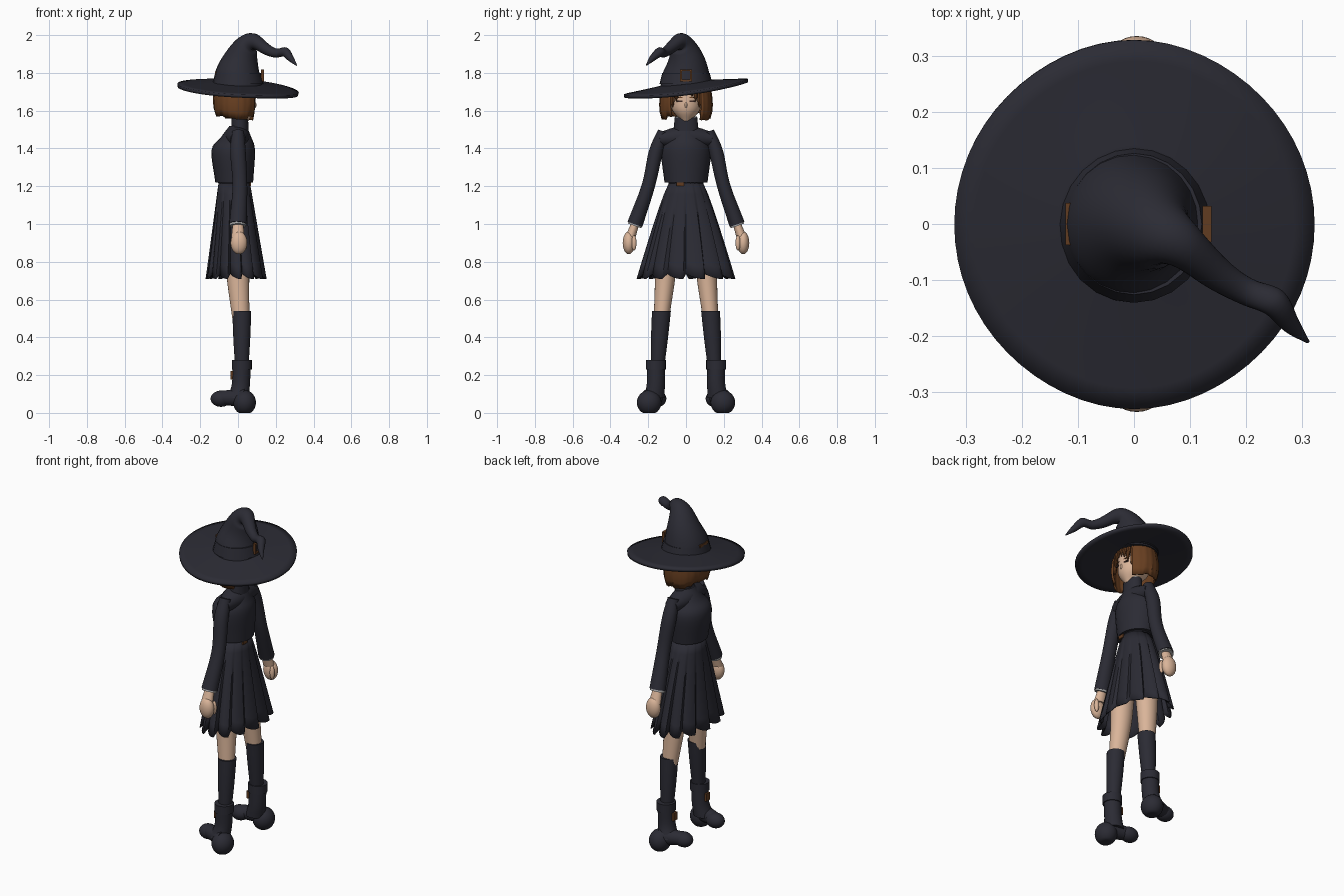
import bpy, bmesh, random
from math import sin, cos, pi, radians
from mathutils import Vector

random.seed(4)
cube = bpy.data.objects.get("Cube")
if cube:
    bpy.data.objects.remove(cube)


def material(name, red, green, blue):
    mat = bpy.data.materials.new(name)
    mat.use_nodes = True
    mat.diffuse_color = (red, green, blue, 1)
    shader = mat.node_tree.nodes["Principled BSDF"]
    shader.inputs["Base Color"].default_value = mat.diffuse_color
    shader.inputs["Roughness"].default_value = .8
    return mat


CLOTH = material("dark cloth", .024, .024, .034)
SKIN = material("skin", .7, .46, .32)
HAIR = material("chestnut hair", .14, .05, .015)
LEATHER = material("brown leather", .12, .045, .015)
TRIM = material("pale trim", .4, .4, .4)
EYE = material("dark eye", .05, .025, .02)


def finish(name, bm, mat, thick=0):
    for vert in bm.verts:
        vert.co.z = max(vert.co.z, 0)
    bmesh.ops.recalc_face_normals(bm, faces=bm.faces)
    mesh = bpy.data.meshes.new(name)
    bm.to_mesh(mesh)
    bm.free()
    mesh.materials.append(mat)
    part = bpy.data.objects.new(name, mesh)
    bpy.context.collection.objects.link(part)
    if thick:
        shell = part.modifiers.new("thickness", "SOLIDIFY")
        shell.thickness, shell.offset = thick, 0
    bpy.ops.object.select_all(action="DESELECT")
    part.select_set(True)
    bpy.context.view_layer.objects.active = part
    bpy.ops.object.shade_smooth_by_angle(angle=radians(40))


def surface(bm, rows, columns, point, closed=True):
    """Grid of faces over point(u, v), where u runs round and v runs along."""
    grid = [[bm.verts.new(point(i / columns, k / rows))
             for i in range(columns if closed else columns + 1)] for k in range(rows + 1)]
    for low, high in zip(grid, grid[1:]):
        for i in range(columns):
            j = (i + 1) % len(low)
            bm.faces.new((low[i], low[j], high[j], high[i]))
    return grid


def tube(name, mat, controls, wide=1, side=1, tilt=False, sides=24, steps=5):
    """Smooth tube through (x, y, z, radius) controls; tilt turns sections along the path."""
    keys = [Vector(c) for c in controls]
    last = len(keys) - 1
    slopes = [(keys[min(i + 1, last)] - keys[max(i - 1, 0)]) / 2 for i in range(last + 1)]
    slopes[0], slopes[-1] = keys[1] - keys[0], keys[-1] - keys[-2]

    def section(u, v):
        i = min(int(v * last), last - 1)
        t = v * last - i
        ease = t * t * (3 - 2 * t)
        key = keys[i].lerp(keys[i + 1], ease)
        key += t * (1 - t) * ((1 - t) * slopes[i] - t * slopes[i + 1])
        along = slopes[i].lerp(slopes[i + 1], t).to_3d()
        angle = 2 * pi * u
        offset = Vector((cos(angle), wide * sin(angle), 0)) * key.w
        if tilt:
            offset.rotate(Vector((0, 0, 1)).rotation_difference(along))
        spot = key.to_3d() + offset
        spot.y *= side
        return spot

    bm = bmesh.new()
    grid = surface(bm, last * steps, sides, section)
    bm.faces.new(grid[0])
    bm.faces.new(grid[-1])
    finish(name, bm, mat)


def solid(name, mat, centre, size, blob=False):
    """Ellipsoid by half sizes, or box by full sizes."""
    bm = bmesh.new()
    if blob:
        bmesh.ops.create_uvsphere(bm, u_segments=24, v_segments=16, radius=1)
    else:
        bmesh.ops.create_cube(bm, size=1)
    bmesh.ops.scale(bm, vec=size, verts=bm.verts)
    bmesh.ops.translate(bm, vec=centre, verts=bm.verts)
    finish(name, bm, mat)


# Jacket, shoulders and high collar
tube("waist", CLOTH, [(-.02, 0, 1.18, .075), (-.02, 0, 1.24, .09)], wide=1.1)
tube("jacket", CLOTH, [(-.02, 0, 1.22, .1), (-.025, 0, 1.39, .115),
                       (-.01, 0, 1.46, .08), (0, 0, 1.52, .045)], wide=1.14)
tube("shoulders", CLOTH, [(0, -.14, 1.45, .04), (-.005, 0, 1.46, .07),
                          (0, .14, 1.45, .04)], tilt=True, wide=.9)
tube("collar", CLOTH, [(.01, 0, 1.49, .047), (.01, 0, 1.565, .043)], wide=1.4)
tube("collar_trim", TRIM, [(.01, 0, 1.56, .041), (.01, 0, 1.57, .041)], wide=1.4)
tube("neck", SKIN, [(.01, 0, 1.5, .04), (.01, 0, 1.6, .04)])
solid("belt_buckle", LEATHER, (.065, -.03, 1.21), (.01, .04, .02))

# Pleated skirt
PLEATS = 14


def skirt(u, v):
    angle, fold = 2 * pi * u, (u * PLEATS) % 1
    wave = v ** .7 * (.15 * fold - .09) + .05 * v * sin(fold * pi)
    x = (.08 + .07 * v) * (1 + wave) * cos(angle) - .02 + .01 * v
    y = (.086 + .16 * v ** .85) * (1 + wave) * sin(angle)
    return x, y, 1.22 - .5 * v - .18 * v * wave


bm = bmesh.new()
surface(bm, 8, PLEATS * 8, skirt)
finish("pleated_skirt", bm, CLOTH, thick=.006)

# Limbs and boots on both sides
for side, tag in ((1, "left"), (-1, "right")):
    tube(tag + "_sleeve", CLOTH, [(0, .27, 1, .046), (.01, .2, 1.2, .039), (0, .16, 1.38, .041),
                                  (0, .12, 1.49, .032)], wide=.9, side=side, tilt=True)
    tube(tag + "_cuff", TRIM, [(0, .272, .99, .044), (0, .265, 1.01, .044)],
         wide=.85, side=side, tilt=True)
    tube(tag + "_wrist", SKIN, [(0, .295, .93, .035), (0, .27, 1, .028)], wide=.8, side=side)
    solid(tag + "_hand", SKIN, (.005, .303 * side, .9), (.044, .032, .06), blob=True)
    solid(tag + "_thumb", SKIN, (.035, .275 * side, .9), (.014, .013, .04), blob=True)
    tube(tag + "_leg", SKIN, [(.015, .13, .5, .045), (0, .11, .72, .06), (0, .1, .9, .07)],
         wide=.9, side=side)
    tube(tag + "_sock", CLOTH, [(.02, .15, .25, .036), (.02, .14, .4, .045),
                                (.02, .13, .54, .05)], side=side)
    tube(tag + "_boot_shaft", CLOTH, [(0, .17, .08, .056), (.015, .16, .15, .048),
                                      (.02, .16, .25, .048)], side=side)
    tube(tag + "_boot_cuff", CLOTH, [(.02, .16, .23, .053), (.02, .16, .28, .053)], side=side)
    tube(tag + "_boot_arch", CLOTH, [(-.1, .15, .08, .036), (.04, .19, .08, .05)],
         side=side, tilt=True)
    solid(tag + "_boot_back", CLOTH, (-.09, .15 * side, .075), (.055, .046, .043), blob=True)
    solid(tag + "_boot_front", CLOTH, (.035, .195 * side, .055), (.06, .065, .065), blob=True)
    solid(tag + "_boot_buckle", LEATHER, (-.032, .155 * side, .2), (.014, .034, .045))
    solid(tag + "_eye", EYE, (.085, .034 * side, 1.65), (.009, .03, .008))
    solid(tag + "_eyebrow", HAIR, (.085, .034 * side, 1.67), (.009, .03, .004))
    # Fringe locks hanging from under the hat
    for k in range(4):
        y = .012 + .02 * k
        x, low = .1 - 5 * y * y, 1.69 - 14 * y * y
        tube(tag + "_fringe_lock", HAIR, [(x, y, low, .003), (x, y, low + .03, .01),
                                          (x - .01, y, 1.75, .014)], side=side, sides=8)

# Head with pointed chin
tube("head", SKIN, [(.03, 0, 1.545, .025), (.01, 0, 1.6, .078), (0, 0, 1.66, .092),
                    (0, 0, 1.76, .085)], wide=.92)
solid("nose", SKIN, (.09, 0, 1.63), (.008, .007, .015), blob=True)

# Bobbed hair: a shell open at the face with a ragged hem
OPENING, LOCKS = radians(38), 16
hem = [random.uniform(-.014, .014) for lock in range(LOCKS + 1)]


def bob(u, v):
    angle = OPENING + 2 * (pi - OPENING) * u
    low = 1.567 - .012 * cos(angle) + hem[int(u * LOCKS)]
    radius = .105 + .015 * sin(pi * v ** .8) - .01 * v
    radius *= 1 + .02 * ((u * LOCKS) % 1 == 0)
    return radius * cos(angle) - .008, 1.15 * radius * sin(angle), low + (1.775 - low) * v


bm = bmesh.new()
surface(bm, 6, LOCKS * 4, bob, closed=False)
finish("bobbed_hair", bm, HAIR, thick=.012)


# Wide tilted hat brim
def brim(u, v):
    angle, radius = 2 * pi * u, .1 + .22 * v
    x = radius * cos(angle)
    y = radius * sin(angle) * (1 + .025 * sin(angle) ** 6)
    return x, y, 1.742 - .03 * v + .125 * y - .04 * x - .1 * x * abs(x) + .06 * y * y


bm = bmesh.new()
surface(bm, 6, 64, brim)
finish("hat_brim", bm, CLOTH, thick=.017)

# Slouching crown that bends over into a crooked tip
tube("hat_crown", CLOTH, [(0, 0, 1.73, .13), (0, 0, 1.8, .118), (.02, 0, 1.88, .09),
                          (.05, -.02, 1.945, .062), (.09, -.04, 1.965, .04),
                          (.15, -.09, 1.925, .029), (.2, -.12, 1.905, .024),
                          (.25, -.14, 1.91, .025), (.28, -.18, 1.875, .016),
                          (.31, -.21, 1.84, .003)], tilt=True, wide=1.04)
tube("hat_band", CLOTH, [(0, 0, 1.74, .135), (0, 0, 1.8, .121)], wide=1.04)

# Hat buckle frame and rear strap
for side in (1, -1):
    solid("hat_buckle_side", LEATHER, (.13, .027 * side, 1.787), (.016, .01, .064))
    solid("hat_buckle_bar", LEATHER, (.13, 0, 1.787 + .027 * side), (.016, .064, .01))
solid("hat_rear_strap", LEATHER, (-.115, 0, 1.8), (.014, .075, .016))
